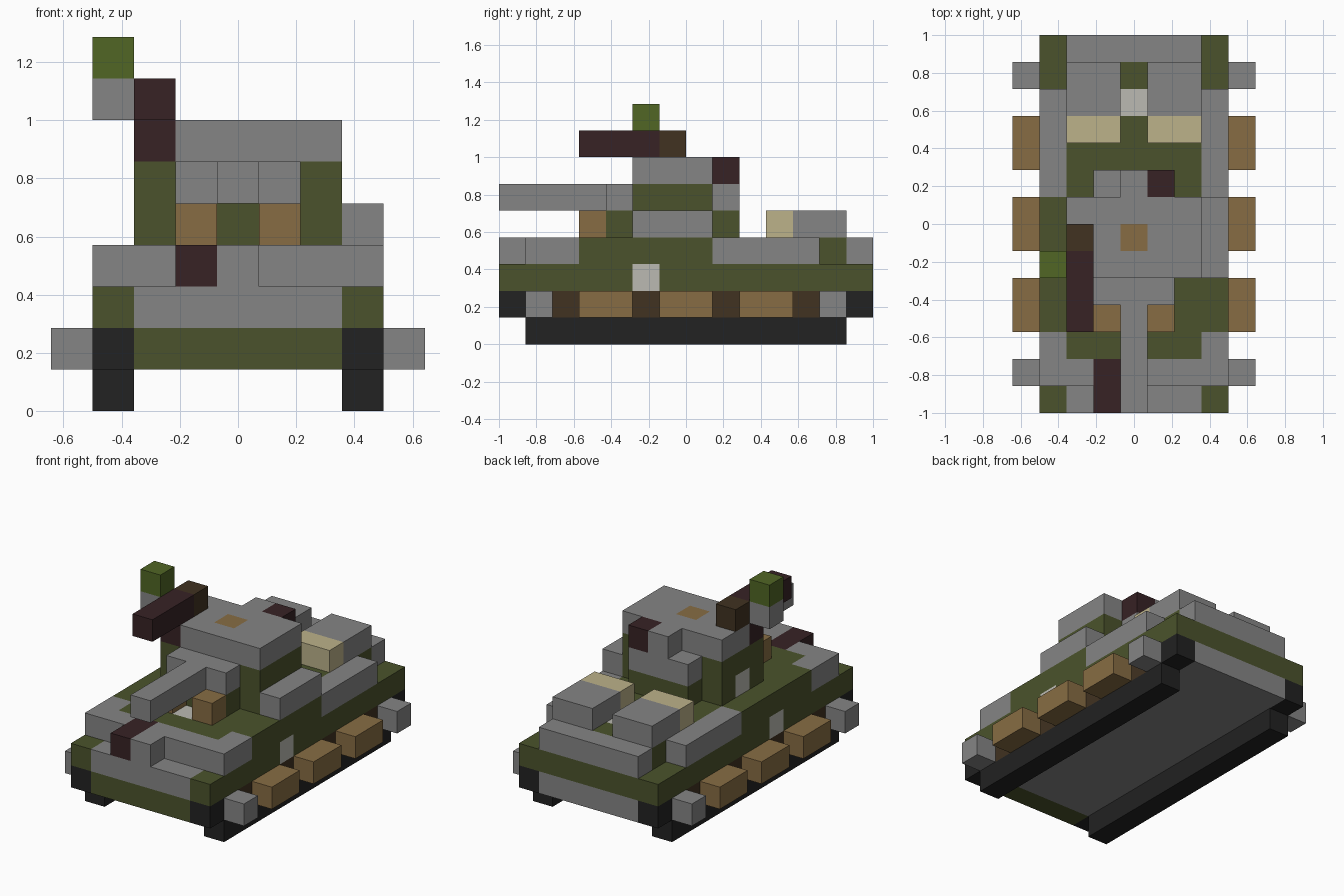
import bpy
import bmesh
from mathutils import Vector

default_cube = bpy.data.objects.get("Cube")
if default_cube:
    bpy.data.objects.remove(default_cube, do_unlink=True)

UNIT = 1 / 7  # edge of one building block

PALETTE = {
    "armour_grey": (0.235, 0.235, 0.235),
    "olive_green": (0.070, 0.086, 0.025),
    "track_black": (0.016, 0.016, 0.016),
    "wheel_tan": (0.245, 0.152, 0.057),
    "gun_dark": (0.038, 0.016, 0.018),
    "dark_brown": (0.052, 0.032, 0.015),
    "bright_green": (0.082, 0.133, 0.018),
    "pale_sand": (0.503, 0.445, 0.254),
    "pale_grey": (0.497, 0.491, 0.445),
}


def make_material(name, rgb):
    mat = bpy.data.materials.new(name)
    mat.use_nodes = True
    colour = (*rgb, 1.0)
    mat.diffuse_color = colour
    shader = next(n for n in mat.node_tree.nodes if n.type == "BSDF_PRINCIPLED")
    shader.inputs["Base Color"].default_value = colour
    shader.inputs["Roughness"].default_value = 0.9
    return mat


MATERIALS = {name: make_material(name, rgb) for name, rgb in PALETTE.items()}
cells = {}  # block position -> (part, colour); later boxes repaint earlier ones


def box(part, colour, xs, ys, z, mirror=False):
    """Fill block columns xs (inclusive) over the span ys at layer(s) z."""
    layers = z if isinstance(z, tuple) else (z, z)
    for x in range(xs[0], xs[1] + 1):
        for y in range(ys[0], ys[1]):
            for k in range(layers[0], layers[1] + 1):
                cells[x, y, k] = (part, colour)
                if mirror:
                    cells[-x, y, k] = (part, colour)


# Tracks and road wheels
box("tracks", "track_black", (3, 3), (-6, 6), 0, True)
box("tracks", "track_black", (3, 3), (-7, 7), 1, True)
box("tracks", "dark_brown", (3, 3), (-5, 5), 1, True)
for start in (-4, -1, 2):
    box("road_wheels", "wheel_tan", (4, 4), (start, start + 2), 1, True)
for start in (-6, 5):
    box("end_wheels", "armour_grey", (4, 4), (start, start + 1), 1, True)

# Lower hull with green bow plate, grey glacis and side markings
box("lower_hull", "armour_grey", (-2, 2), (-7, 7), 1)
box("lower_hull", "olive_green", (-2, 2), (-7, -6), 1)
box("hull", "olive_green", (-3, 3), (-7, 7), 2)
box("hull", "armour_grey", (-2, 2), (-7, -6), 2)
box("hull", "pale_grey", (3, 3), (-2, -1), 2, True)

# Deck, bow blocks and side stowage
box("deck", "olive_green", (-3, 3), (-5, 5), 3)
box("deck", "olive_green", (-2, 2), (5, 6), 3)
box("deck", "pale_grey", (0, 0), (-4, -3), 3)
box("deck", "pale_grey", (0, 0), (4, 5), 3)
box("bow_plate", "armour_grey", (-3, 3), (-6, -5), 3)
box("bow_plate", "armour_grey", (3, 3), (-5, -4), 3, True)
box("bow_plate", "armour_grey", (0, 0), (-7, -6), 3)
box("hull_gun", "gun_dark", (-1, -1), (-7, -5), 3)
box("side_stowage", "armour_grey", (3, 3), (1, 5), 3, True)
box("side_crate", "armour_grey", (3, 3), (-2, 1), 4)
box("rear_plate", "armour_grey", (-2, 2), (6, 7), 3)

# Rear engine boxes with sand-coloured front ends
box("engine_boxes", "armour_grey", (1, 2), (4, 6), 4, True)
box("engine_boxes", "pale_sand", (1, 2), (3, 4), 4, True)

# Turret body, roof and rear bustle
box("turret", "olive_green", (-2, 2), (-2, 1), (4, 5))
box("turret", "pale_grey", (-2, -2), (-1, 0), 4)
box("turret_roof", "armour_grey", (-2, 2), (-2, 1), 6)
box("turret_roof", "gun_dark", (-2, -2), (-2, -1), 6)
box("turret_roof", "wheel_tan", (0, 0), (-1, 0), 6)
box("bustle", "olive_green", (-1, 1), (1, 2), 4)
box("bustle", "armour_grey", (-1, 1), (1, 2), 5)
box("bustle", "armour_grey", (0, 0), (1, 2), 6)
box("bustle", "gun_dark", (1, 1), (1, 2), 6)

# Mantlet, main barrel and front lamps
box("mantlet", "olive_green", (-1, 1), (-3, -2), 4)
box("mantlet", "armour_grey", (-1, 1), (-3, -2), 5)
box("main_barrel", "armour_grey", (0, 0), (-7, -3), 5)
box("front_lamps", "wheel_tan", (1, 1), (-4, -3), 4, True)

# Roof machine gun with ammunition box
box("roof_gun", "gun_dark", (-2, -2), (-4, -1), 7)
box("roof_gun", "dark_brown", (-2, -2), (-1, 0), 7)
box("ammo_box", "armour_grey", (-3, -3), (-2, -1), 7)
box("ammo_box", "bright_green", (-3, -3), (-2, -1), 8)

DIRECTIONS = [Vector(v) * s for v in ((1, 0, 0), (0, 1, 0), (0, 0, 1)) for s in (1, -1)]


def build_part(part):
    """Make one object from the outward faces of the part's blocks."""
    bm = bmesh.new()
    slots = []
    for cell, (owner, colour) in cells.items():
        if owner != part:
            continue
        if colour not in slots:
            slots.append(colour)
        centre = Vector(cell) + Vector((0, 0.5, 0.5))
        for normal in DIRECTIONS:
            if tuple(int(c) for c in Vector(cell) + normal) in cells:
                continue
            u = Vector((normal.y, normal.z, normal.x)) / 2
            v = normal.cross(u)
            middle = centre + normal / 2
            corners = (middle - u - v, middle + u - v, middle + u + v, middle - u + v)
            face = bm.faces.new([bm.verts.new(p * UNIT) for p in corners])
            face.material_index = slots.index(colour)
    bmesh.ops.remove_doubles(bm, verts=bm.verts, dist=UNIT / 100)
    mesh = bpy.data.meshes.new(part)
    bm.to_mesh(mesh)
    bm.free()
    for colour in slots:
        mesh.materials.append(MATERIALS[colour])
    bpy.context.collection.objects.link(bpy.data.objects.new(part, mesh))


for part in dict.fromkeys(owner for owner, _ in cells.values()):
    build_part(part)
